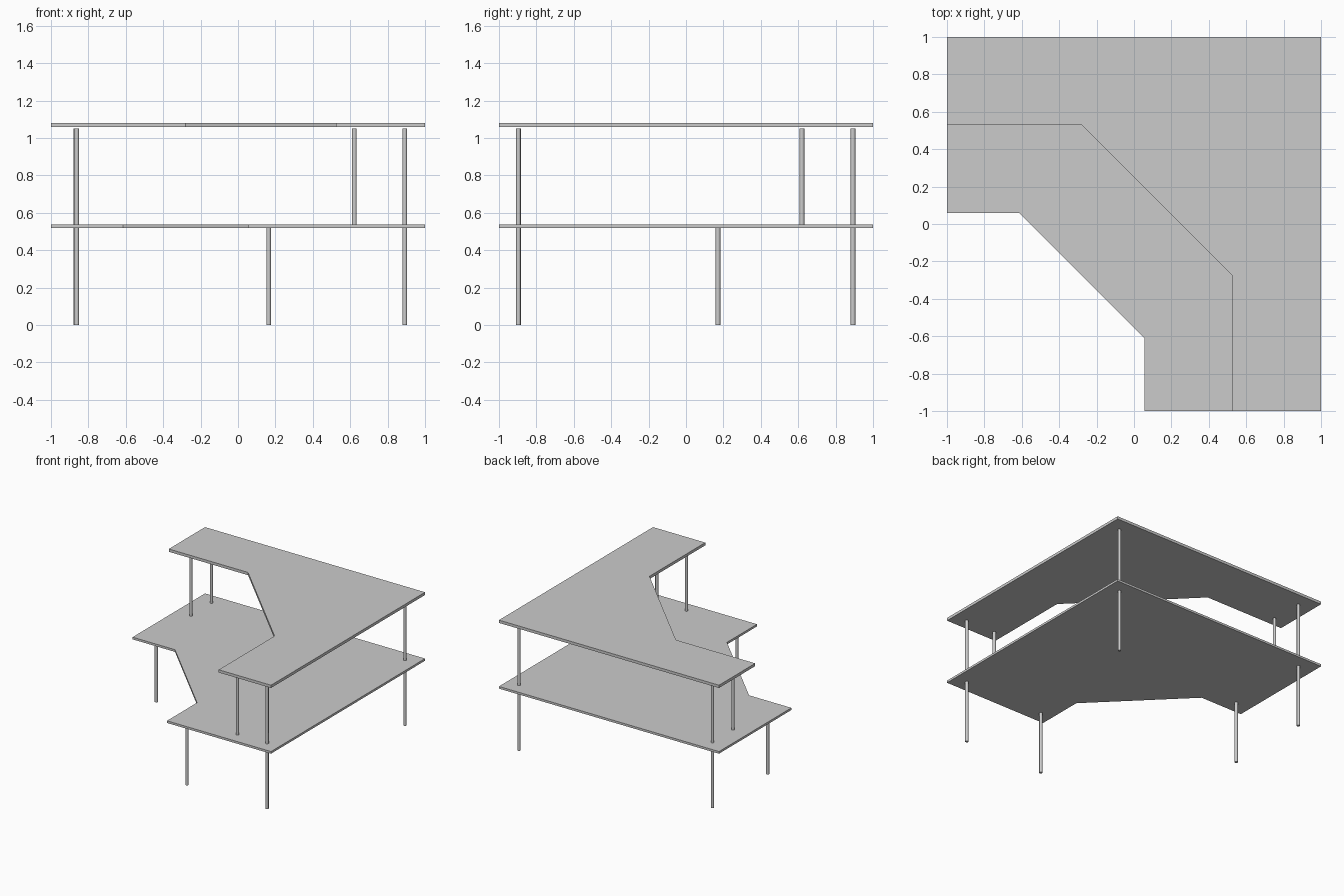
import bpy, bmesh

if "Cube" in bpy.data.objects:
    bpy.data.objects.remove(bpy.data.objects["Cube"])


def slab(name, outline, z0, z1):
    """Extrude a flat outline into a board."""
    bm = bmesh.new()
    face = bm.faces.new([bm.verts.new((x, y, z0)) for x, y in outline])
    ext = bmesh.ops.extrude_face_region(bm, geom=[face])
    top = [v for v in ext["geom"] if isinstance(v, bmesh.types.BMVert)]
    bmesh.ops.translate(bm, verts=top, vec=(0, 0, z1 - z0))
    bmesh.ops.recalc_face_normals(bm, faces=bm.faces)
    mesh = bpy.data.meshes.new(name)
    bm.to_mesh(mesh)
    bm.free()
    bpy.context.collection.objects.link(bpy.data.objects.new(name, mesh))


def post(name, x, y, z0, z1):
    bpy.ops.mesh.primitive_cylinder_add(
        vertices=16, radius=0.0125, depth=z1 - z0, location=(x, y, (z0 + z1) / 2))
    bpy.context.object.name = name
    bpy.ops.object.shade_smooth_by_angle()


# L-shaped boards with a diagonal inner corner
back = [(-1, 1), (1, 1), (1, -1)]
slab("desk_top", back + [(0.055, -1), (0.055, -0.61), (-0.615, 0.06), (-1, 0.06)], 0.518, 0.536)
slab("shelf_top", back + [(0.525, -1), (0.525, -0.275), (-0.28, 0.53), (-1, 0.53)], 1.058, 1.081)

# Posts on both levels: three shared outer corners plus two inner ones
outer = {"back_right": (0.892, 0.893), "back_left": (-0.867, 0.893),
         "front_right": (0.892, -0.896)}
desk_inner = {"left_inner": (-0.862, 0.171), "front_inner": (0.164, -0.896)}
shelf_inner = {"left_inner": (-0.862, 0.62), "front_inner": (0.622, -0.896)}
for level, inner, z0, z1 in (("leg", desk_inner, 0, 0.518),
                             ("shelf_post", shelf_inner, 0.536, 1.051)):
    for place, (x, y) in {**outer, **inner}.items():
        post(f"{place}_{level}", x, y, z0, z1)
